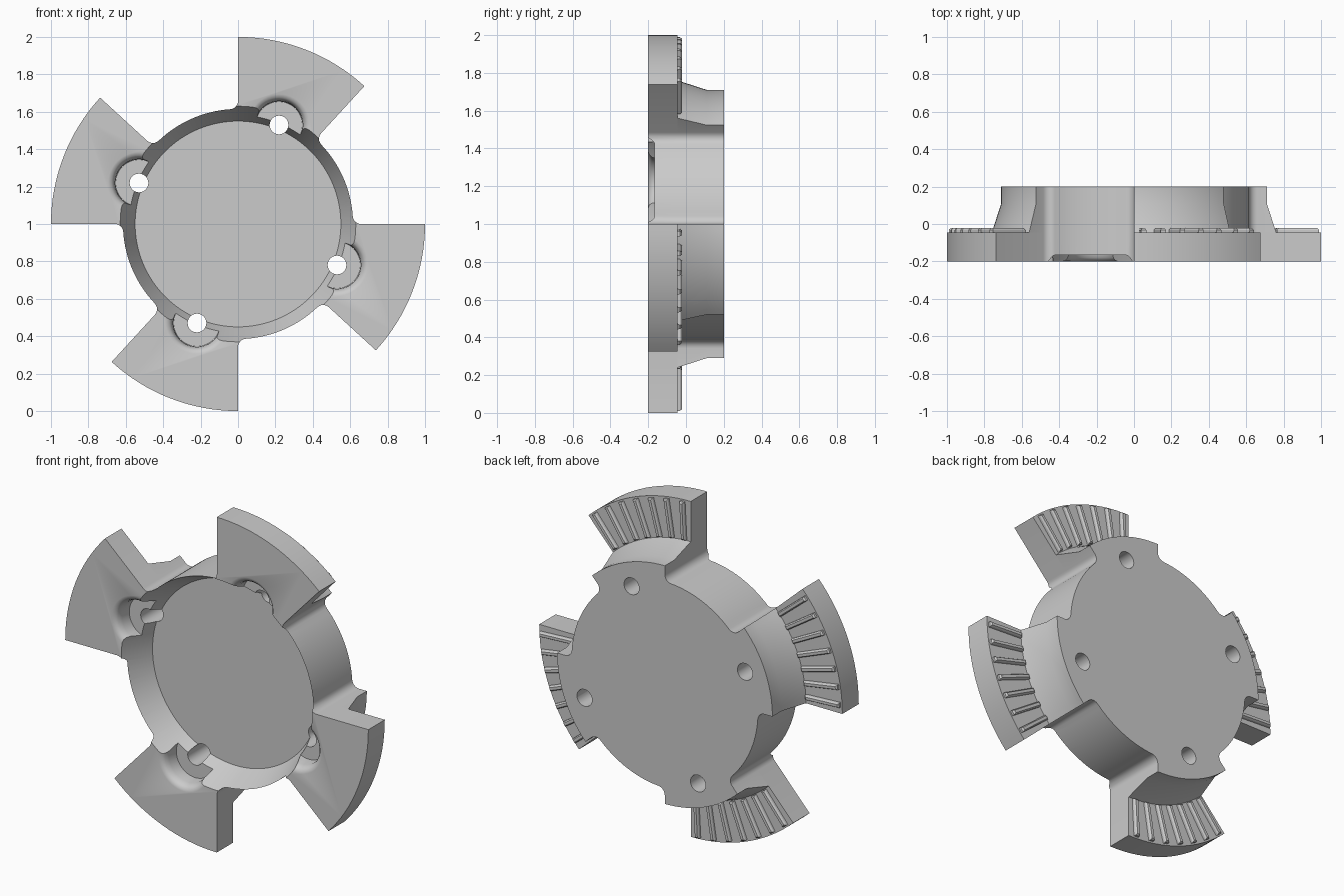
import bpy
import bmesh
from math import radians, cos, sin, asin, atan2, sqrt, pi, tau
from mathutils import Matrix, Vector

cube = bpy.data.objects.get("Cube")
if cube:
    bpy.data.objects.remove(cube, do_unlink=True)

HUB, FILLET = 0.615, 0.045
ARM_START, ARM_END = radians(47.5), radians(90)
HOLE_R, HOLE_ANGLE = 0.573, radians(67.5)
FRONT, ARM_BACK, BACK = -0.2, -0.045, 0.2

grey = bpy.data.materials.new("plain grey")
grey.use_nodes = True
grey.diffuse_color = (0.6, 0.6, 0.6, 1)
grey.node_tree.nodes["Principled BSDF"].inputs["Base Color"].default_value = (0.6, 0.6, 0.6, 1)


def polar(r, a, y):
    return Vector((r * cos(a), y, 1 + r * sin(a)))


def spread(a, b, n):
    return [a + (b - a) * i / n for i in range(n + 1)]


def loft(name, rings):
    """Skin a stack of equal rings and cap both ends."""
    bm = bmesh.new()
    loops = [[bm.verts.new(p) for p in ring] for ring in rings]
    n = len(loops[0])
    for low, high in zip(loops, loops[1:]):
        for i in range(n):
            j = (i + 1) % n
            bm.faces.new((low[i], low[j], high[j], high[i]))
    bm.faces.new(loops[0][::-1])
    bm.faces.new(loops[-1])
    bmesh.ops.remove_doubles(bm, verts=bm.verts, dist=1e-5)
    bmesh.ops.recalc_face_normals(bm, faces=bm.faces)
    mesh = bpy.data.meshes.new(name)
    bm.to_mesh(mesh)
    bm.free()
    mesh.materials.append(grey)
    obj = bpy.data.objects.new(name, mesh)
    bpy.context.collection.objects.link(obj)
    return obj


def fillet(edge, side):
    """Polar points from the hub circle round to the arm's radial edge."""
    d = HUB + FILLET
    off = asin(FILLET / d)
    along = sqrt(d * d - FILLET * FILLET)
    pts = []
    for t in spread(pi + off, pi / 2 * 3, 6):
        # local frame: arm edge lies along u, the gap beside it along v
        u = along + FILLET * cos(t - off + off * (1 - (t - pi - off) / (pi / 2 - off)) * 2)
        v = FILLET + FILLET * sin(t)
        pts.append((u, v))
    # exact arc between the two tangent points
    start, end = pi + off, pi * 1.5
    pts = [(along + FILLET * cos(t), FILLET + FILLET * sin(t)) for t in spread(start, end, 6)]
    return [(sqrt(u * u + v * v), edge + side * atan2(v, u)) for u, v in pts]


def pinwheel(r_out, y):
    """Hub circle with four filleted sectors, at depth y."""
    ring = []
    for k in range(4):
        a, b = ARM_START + k * pi / 2, ARM_END + k * pi / 2
        rise, fall = fillet(a, -1), fillet(b, 1)[::-1]
        ring += rise + [(r_out, t) for t in spread(a, b, 16)] + fall
        gap_start = fall[-1][1]
        gap_end = rise[0][1] + pi / 2
        ring += [(HUB, t) for t in spread(gap_start, gap_end, 16)[1:-1]]
    return [polar(r, t, y) for r, t in ring]


def revolve(name, profile, center, n):
    """Round solid about the y direction from (radius, depth) pairs."""
    return loft(name, [[center + Vector((r * cos(tau * i / n), y, r * sin(tau * i / n)))
                        for i in range(n)] for r, y in profile])


def smooth(obj, angle):
    bpy.ops.object.select_all(action='DESELECT')
    obj.select_set(True)
    bpy.context.view_layer.objects.active = obj
    bpy.ops.object.shade_smooth_by_angle(angle=radians(angle))


# Hub, arms and tapered rear shoulders in one body
body = loft("hub_with_arms", [
    pinwheel(1.0, FRONT), pinwheel(1.0, ARM_BACK), pinwheel(0.76, ARM_BACK),
    pinwheel(0.71, 0.11), pinwheel(0.71, BACK)])

# Conical front recess, screw seats and through holes
axis = Vector((0, 0, 1))
cutters = [revolve("recess_cutter", [(0.6522, -0.25), (0.55, -0.02)], axis, 128)]
for k in range(4):
    c = polar(HOLE_R, HOLE_ANGLE + k * pi / 2, 0)
    cutters.append(revolve("seat_cutter", [
        (0.18, -0.22), (0.165, -0.2), (0.148, -0.194), (0.136, -0.18),
        (0.128, -0.155), (0.125, -0.09)], c, 48))
    cutters.append(revolve("hole_cutter", [(0.05, -0.3), (0.05, 0.3)], c, 32))

bpy.context.view_layer.objects.active = body
for cutter in cutters:
    cutter.hide_render = True
    mod = body.modifiers.new("cut", 'BOOLEAN')
    mod.operation = 'DIFFERENCE'
    mod.solver = 'EXACT'
    mod.object = cutter
    bpy.ops.object.modifier_apply(modifier=mod.name)
    bpy.data.objects.remove(cutter, do_unlink=True)
smooth(body, 30)

# Radial grip ribs on the back of each arm
for k in range(4):
    for i, a in enumerate(spread(ARM_START + radians(3), ARM_END - radians(3), 6)):
        a += k * pi / 2
        side = Vector((-sin(a), 0, cos(a)))
        rings = []
        for half, inset, y in ((0.015, 0, ARM_BACK - 0.01), (0.014, 0, -0.032), (0.008, 0.008, -0.022)):
            inner, outer = polar(0.765 + inset, a, y), polar(0.99 - inset, a, y)
            rings.append([inner - side * half, outer - side * half,
                          outer + side * half, inner + side * half])
        loft(f"grip_rib_{k + 1}_{i + 1}", rings)
